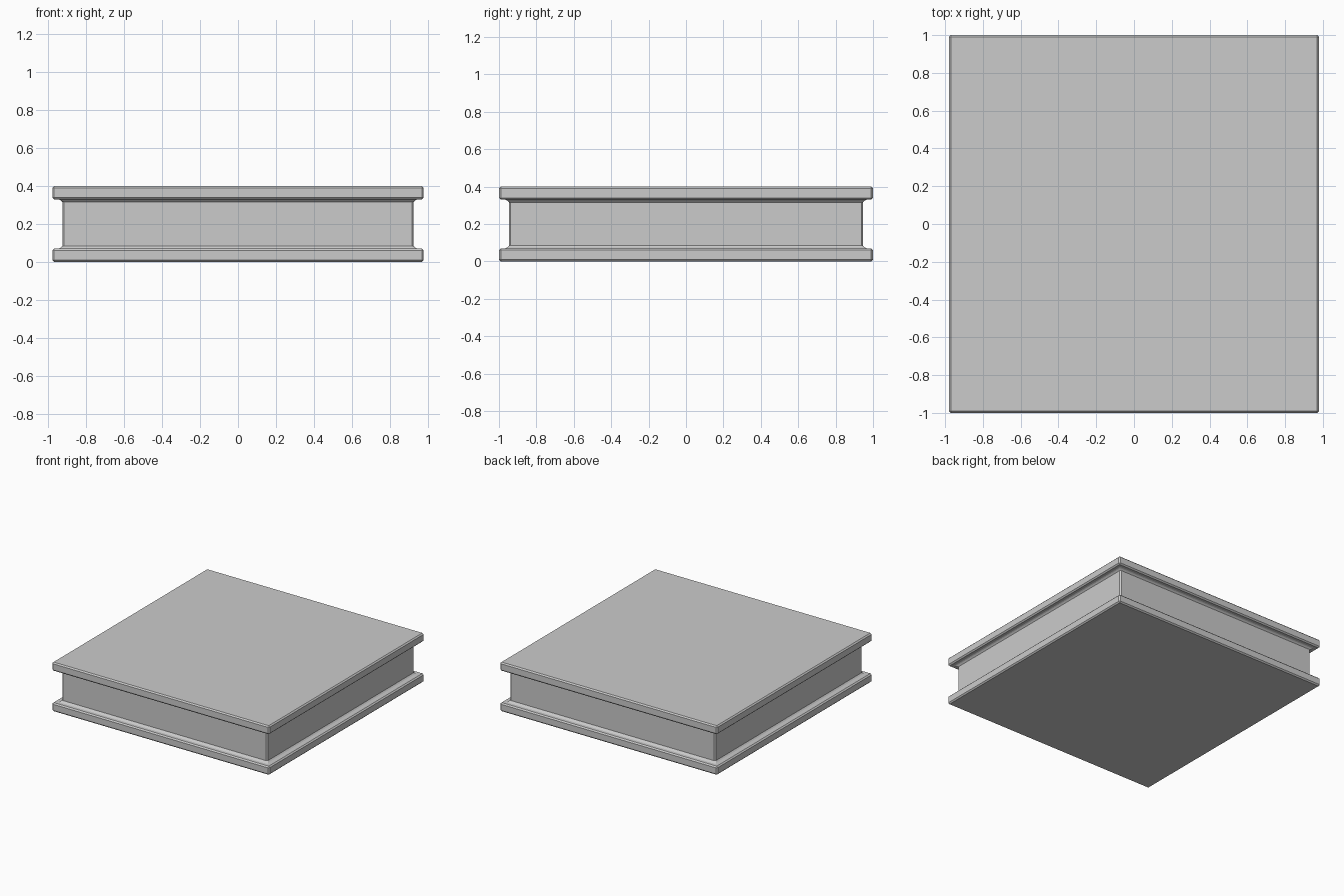
import bpy, bmesh

if "Cube" in bpy.data.objects:
    bpy.data.objects.remove(bpy.data.objects["Cube"])

HX, HY, H = 0.98, 1.0, 0.4

# Lower half of the moulded edge: (inset from outer edge, height, corner cut)
lower = [
    (0.010, 0.000, 0.0),     # underside
    (0.000, 0.010, 0.010),   # bottom slab, chamfered edges
    (0.000, 0.060, 0.010),
    (0.010, 0.070, 0.0),
    (0.035, 0.070, 0.0),     # ledge
    (0.043, 0.074, 0.005),   # small cove up to the recessed wall
    (0.053, 0.084, 0.010),
]
# The upper half mirrors the lower one
profile = lower + [(i, H - z, c) for i, z, c in reversed(lower)]


def ring(bm, inset, z, cut):
    """Rectangle with cut corners, eight vertices."""
    x, y = HX - inset, HY - inset
    pts = []
    for sx, sy in ((1, 1), (-1, 1), (-1, -1), (1, -1)):
        pair = [(sx * x, sy * (y - cut)), (sx * (x - cut), sy * y)]
        pts += pair if sx * sy > 0 else pair[::-1]
    return [bm.verts.new((px, py, z)) for px, py in pts]


# Square plinth lofted through the profile
bm = bmesh.new()
rings = [ring(bm, *p) for p in profile]
for a, b in zip(rings, rings[1:]):
    for i in range(8):
        j = (i + 1) % 8
        bm.faces.new((a[i], a[j], b[j], b[i]))
bm.faces.new(rings[0][::-1])
bm.faces.new(rings[-1])
bmesh.ops.remove_doubles(bm, verts=bm.verts[:], dist=0.0005)
bmesh.ops.recalc_face_normals(bm, faces=bm.faces[:])

mesh = bpy.data.meshes.new("plinth")
bm.to_mesh(mesh)
bm.free()
plinth = bpy.data.objects.new("plinth", mesh)
bpy.context.collection.objects.link(plinth)
